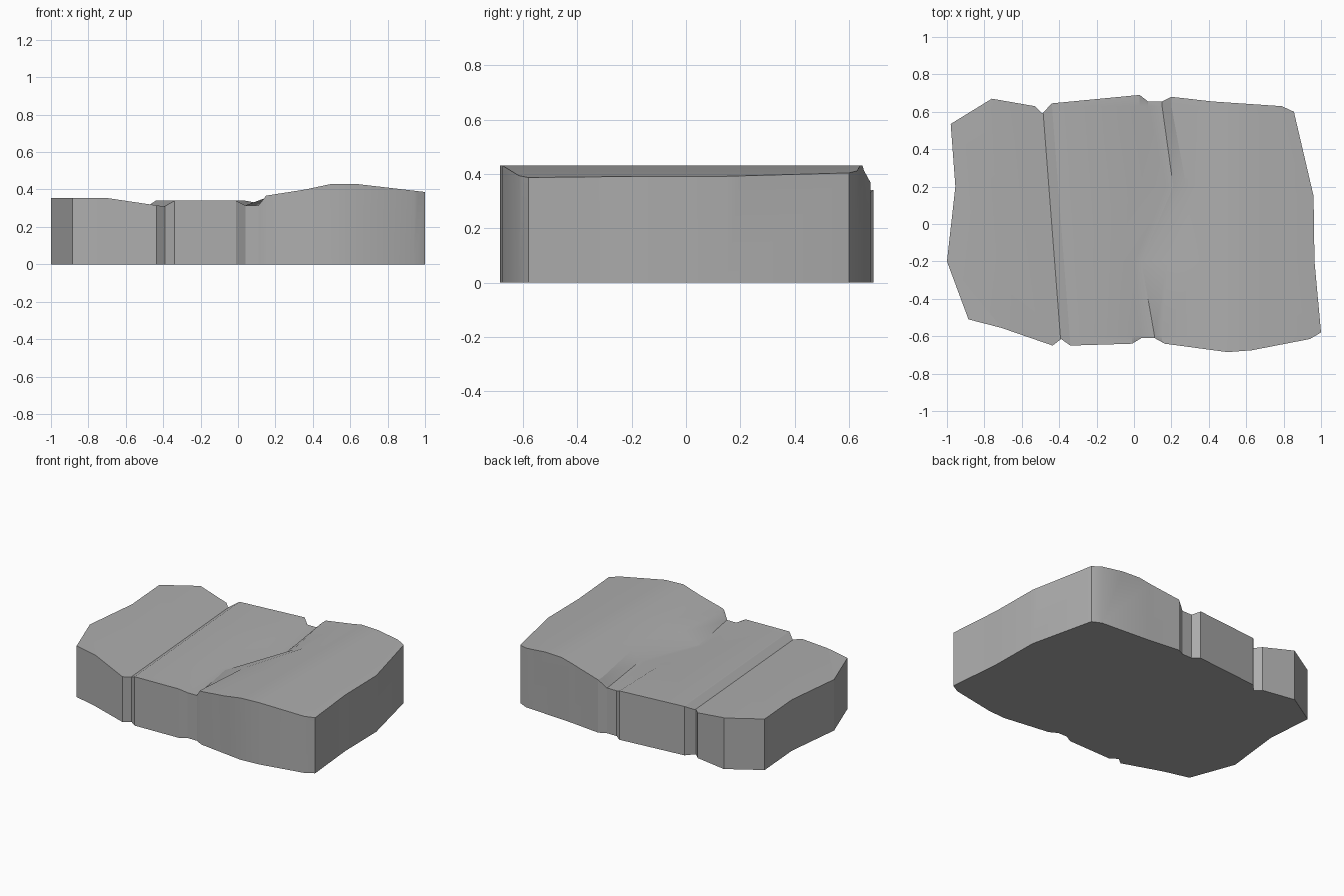
import bpy, bmesh

if "Cube" in bpy.data.objects:
    bpy.data.objects.remove(bpy.data.objects["Cube"])

# Stone colour
stone = bpy.data.materials.new("grey_stone")
stone.use_nodes = True
GREY = (0.42, 0.42, 0.42, 1)
stone.diffuse_color = GREY
bsdf = next(n for n in stone.node_tree.nodes if n.type == "BSDF_PRINCIPLED")
bsdf.inputs["Base Color"].default_value = GREY
bsdf.inputs["Roughness"].default_value = 0.9


def make_object(name, bm):
    bmesh.ops.recalc_face_normals(bm, faces=bm.faces)
    mesh = bpy.data.meshes.new(name)
    bm.to_mesh(mesh)
    bm.free()
    mesh.materials.append(stone)
    obj = bpy.data.objects.new(name, mesh)
    bpy.context.collection.objects.link(obj)
    return obj


def extrude_up(bm, faces, z):
    """Thicken faces along z into a closed solid."""
    new = bmesh.ops.extrude_face_region(bm, geom=faces, use_keep_orig=True)
    for v in new["geom"]:
        if isinstance(v, bmesh.types.BMVert):
            v.co.z = z


# Slab: chipped outline, anticlockwise from the left corner
outline = [
    (-1, -.2), (-.885, -.51), (-.71, -.555), (-.435, -.65), (-.39, -.615), (-.34, -.65),
    (-.01, -.64), (.04, -.61), (.11, -.61), (.165, -.64), (.5, -.685), (.63, -.675),
    (.94, -.615), (1, -.58), (.965, -.2), (.96, .15), (.855, .6), (.79, .63),
    (.42, .655), (.2, .68), (.15, .655), (.075, .655), (.03, .69), (-.44, .645),
    (-.49, .59), (-.53, .63), (-.76, .67), (-.98, .535), (-.955, .2)]
bm = bmesh.new()
base = bm.faces.new([bm.verts.new((x, y, 0)) for x, y in outline])
extrude_up(bm, [base], 0.6)
slab = make_object("stone_slab", bm)

# Worn top: a height profile whose crack and step wander from front to back
heights = [.355, .355, .315, .31, .34, .34, .315, .315, .367, .40, .43, .43, .383]
rows = {  # y: lip, crack floor start and end, top of step
    -.75: (-.01, .04, .11, .15),
    -.6: (-.01, .04, .11, .15),
    -.2: (-.12, .0, .04, .18),
    .2: (.04, .17, .21, .28),
    .63: (.03, .075, .15, .2),
    .75: (.03, .075, .15, .2)}
bm = bmesh.new()
grid = []
for y, step in rows.items():
    shift = -0.1 * (y + 0.65) / 1.3
    left = [-1.1, -.7 + shift / 2] + [x + shift for x in (-.435, -.39, -.34)]
    xs = left + list(step) + [.36, .5, .63, 1.03]
    grid.append([bm.verts.new((x, y, z)) for x, z in zip(xs, heights)])
for a, b in zip(grid, grid[1:]):
    for i in range(len(heights) - 1):
        bm.faces.new((a[i], a[i + 1], b[i + 1], b[i]))
extrude_up(bm, bm.faces[:], 1.0)
cutter = make_object("top_cutter", bm)
cutter.hide_render = True

# Carve the top, then shade softly while keeping the hard rim
cut = slab.modifiers.new("worn_top", "BOOLEAN")
cut.operation = "DIFFERENCE"
cut.solver = "EXACT"
cut.object = cutter
bpy.context.view_layer.objects.active = slab
slab.select_set(True)
bpy.ops.object.modifier_apply(modifier=cut.name)
bpy.data.objects.remove(cutter)
bpy.ops.object.shade_smooth_by_angle(angle=0.45)
